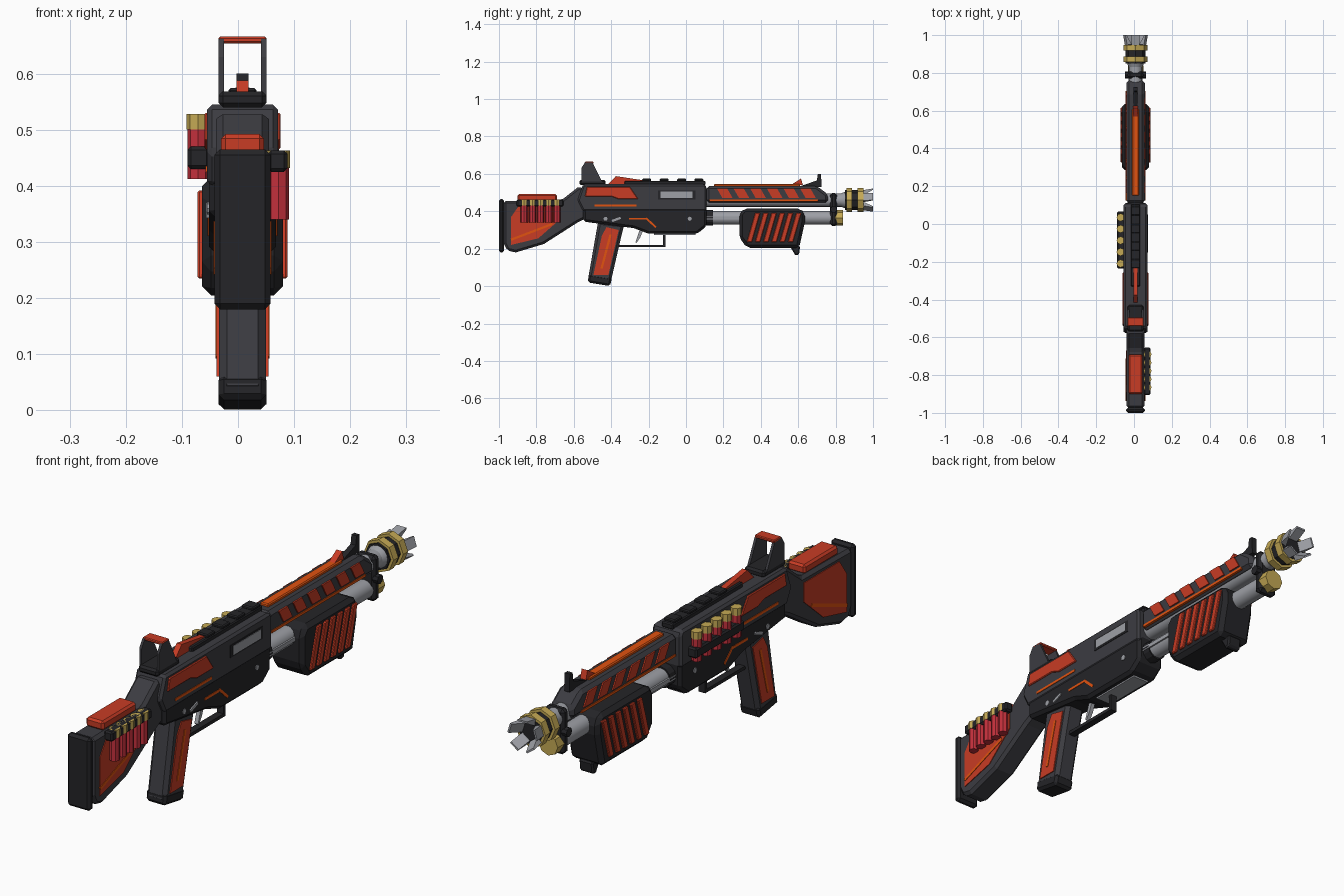
import bpy, math
from mathutils import Vector

if "Cube" in bpy.data.objects:
    bpy.data.objects.remove(bpy.data.objects["Cube"])

C = 0.008      # centre plane of the gun in x
BZ, TZ = 0.46, 0.365   # barrel and magazine tube heights


def mat(name, r, g, b):
    m = bpy.data.materials.new(name)
    m.diffuse_color = (r, g, b, 1)
    m.use_nodes = True
    m.node_tree.nodes["Principled BSDF"].inputs["Base Color"].default_value = m.diffuse_color
    return m


DARK = mat("dark_polymer", .045, .045, .053)
BLACK = mat("black_polymer", .018, .018, .021)
RED = mat("red_paint", .58, .045, .018)
ORANGE = mat("orange_line", .75, .085, .005)
SHELL = mat("shell_red", .55, .03, .045)
BRASS = mat("brass", .56, .40, .09)
STEEL = mat("steel", .34, .35, .38)


def prism(name, pts, x0, x1, m, bevel=0):
    """Side profile of (y, z) points, extruded from x0 to x1 off the centre plane."""
    n = len(pts)
    verts = [(x, y, z) for x in (x0, x1) for y, z in pts]
    faces = [tuple(range(n)), tuple(range(2 * n - 1, n - 1, -1))]
    faces += [(i, i + n, (i + 1) % n + n, (i + 1) % n) for i in range(n)]
    area = sum(pts[i][0] * pts[(i + 1) % n][1] - pts[(i + 1) % n][0] * pts[i][1] for i in range(n))
    if area > 0:
        faces = [f[::-1] for f in faces]
    me = bpy.data.meshes.new(name)
    me.from_pydata(verts, [], faces)
    me.materials.append(m)
    ob = bpy.data.objects.new(name, me)
    ob.location.x = C
    bpy.context.collection.objects.link(ob)
    if bevel:
        b = ob.modifiers.new("bevel", "BEVEL")
        b.width, b.segments, b.limit_method = bevel, 1, "ANGLE"
    return ob


def box(name, x0, x1, y0, y1, z0, z1, m, bevel=0):
    return prism(name, [(y0, z0), (y1, z0), (y1, z1), (y0, z1)], x0, x1, m, bevel)


def plates(name, pts, inner, outer, m, bevel=0):
    """The same raised plate on both sides."""
    prism(name + "_right", pts, inner, outer, m, bevel)
    prism(name + "_left", pts, -outer, -inner, m, bevel)


def lines(name, path, w, inner, outer, m=ORANGE):
    """Thin inlaid lines along a path, on both sides."""
    for i in range(len(path) - 1):
        a, b = Vector(path[i]), Vector(path[i + 1])
        d = (b - a).normalized() * w / 2
        n = Vector((-d.y, d.x))
        plates(f"{name}_{i}", [tuple(p) for p in (a + n - d, b + n + d, b - n + d, a - n - d)], inner, outer, m)


def cyl(name, axis, r, a0, a1, p, q, m, sides=8, r2=None):
    """Cylinder along an axis; p, q are the other two coordinates in order."""
    mid = (a0 + a1) / 2
    loc = {"x": (C + mid, p, q), "y": (C + p, mid, q), "z": (C + p, q, mid)}[axis]
    rot = {"x": (0, math.pi / 2, 0), "y": (-math.pi / 2, 0, 0), "z": (0, 0, 0)}[axis]
    bpy.ops.mesh.primitive_cone_add(vertices=sides, radius1=r, radius2=r if r2 is None else r2,
                                    depth=a1 - a0, location=loc, rotation=rot)
    ob = bpy.context.object
    ob.name = name
    ob.data.materials.append(m)
    if sides >= 16:
        bpy.ops.object.shade_smooth_by_angle()
    return ob


def shells(name, x, ys, z0, z1, z2):
    for i, y in enumerate(ys):
        cyl(f"{name}_{i}", "z", .019, z0, z1, x, y, SHELL)
        cyl(f"{name}_cap_{i}", "z", .021, z1, z2, x, y, BRASS)


# Stock with butt pad, cheek rest and side panels
prism("stock", [(-.975, .455), (-.665, .46), (-.57, .535), (-.53, .50), (-.53, .365), (-.58, .34),
                (-.76, .225), (-.91, .18), (-.955, .19), (-.975, .23)], -.047, .047, DARK, .012)
box("butt_pad", -.05, .05, -1, -.972, .18, .465, BLACK, .01)
box("cheek_rest", -.038, .038, -.9, -.69, .455, .492, RED, .008)
plates("stock_panel", [(-.935, .22), (-.935, .37), (-.89, .435), (-.67, .435), (-.67, .36), (-.79, .255)],
       .04, .05, RED)
lines("stock_line", [(-.93, .25), (-.72, .33)], .012, .04, .052)

# Shell holder on the right of the stock
box("stock_shell_strap", .045, .08, -.905, -.655, .425, .463, BLACK, .006)
shells("stock_shell", .064, [-.865 + i * .0437 for i in range(5)], .34, .432, .463)

# Receiver
prism("upper_receiver", [(-.58, .46), (-.55, .545), (.10, .545), (.11, .53), (.11, .40), (-.55, .40)],
      -.063, .063, DARK, .018)
prism("lower_receiver", [(-.55, .43), (-.55, .345), (-.28, .31), (-.2, .28), (.06, .28), (.11, .32),
                         (.11, .43)], -.06, .06, BLACK, .012)
plates("receiver_panel", [(-.54, .48), (-.53, .53), (-.30, .53), (-.255, .465), (-.36, .465), (-.40, .48)],
       .055, .068, RED, .003)
lines("receiver_line", [(-.485, .43), (-.27, .43)], .01, .055, .0655)
lines("lower_line", [(-.30, .36), (-.21, .36), (-.165, .318)], .01, .05, .062)
box("port_frame", .05, .065, -.15, .05, .463, .512, BLACK)
box("ejection_port", .05, .067, -.135, .035, .47, .505, STEEL)
box("loading_gate", -.035, .035, -.17, .05, .274, .29, STEEL)
for i, y in enumerate((-.43, .02)):
    cyl(f"receiver_pin_{i}", "x", .011, -.063, .063, y, .36, STEEL)
lines("safety_lever", [(-.39, .35), (-.355, .363)], .012, .05, .065, STEEL)

# Shell holder on the left of the receiver
box("side_shell_strap", -.098, -.058, -.235, .065, .43, .47, BLACK, .006)
shells("side_shell", -.079, [.035 - i * .061 for i in range(5)], .412, .5, .528)

# Top rail and red ramp
box("top_rail", -.025, .025, -.33, .105, .54, .562, BLACK, .004)
for i in range(4):
    y = -.21 + i * .093
    box(f"rail_tooth_{i}", -.025, .025, y - .024, y + .024, .56, .574, BLACK, .004)
prism("rail_ramp", [(-.42, .54), (-.375, .588), (-.23, .566), (-.22, .54)], -.011, .011, RED)

# Rear sight frame
box("rear_sight_base", -.043, .043, -.57, -.43, .54, .568, BLACK, .008)
plates("rear_sight_post", [(-.56, .56), (-.56, .63), (-.54, .662), (-.50, .662), (-.45, .56)], .033, .043, DARK)
box("rear_sight_cap", -.043, .043, -.54, -.495, .654, .666, RED, .003)

# Pistol grip
prism("grip", [(-.47, .345), (-.33, .33), (-.345, .27), (-.405, .01), (-.525, .03)], -.042, .042, DARK, .014)
prism("grip_cap", [(-.52, .065), (-.395, .045), (-.407, 0), (-.525, .02)], -.043, .043, BLACK, .01)
plates("grip_panel", [(-.45, .27), (-.425, .315), (-.36, .30), (-.415, .06), (-.495, .06)], .038, .046, RED)
lines("grip_line", [(-.405, .27), (-.45, .10)], .012, .04, .048)

# Trigger and guard
box("guard_bar", -.014, .014, -.365, -.11, .208, .221, BLACK)
box("guard_post", -.014, .014, -.122, -.11, .21, .285, BLACK)
prism("trigger", [(-.245, .31), (-.225, .31), (-.245, .26), (-.265, .23), (-.27, .235)], -.008, .008, STEEL)

# Barrel, magazine tube, action bars and clamp
cyl("barrel", "y", .036, .10, .86, 0, BZ, STEEL, 16)
cyl("magazine_tube", "y", .036, .10, .80, 0, TZ, STEEL, 16)
cyl("tube_collar", "y", .042, .105, .145, 0, TZ, BLACK, 12)
cyl("tube_cap", "y", .041, .79, .84, 0, TZ, BRASS)
plates("action_bar", [(.10, .357), (.32, .357), (.32, .373), (.10, .373)], .03, .041, STEEL)
box("barrel_clamp", -.042, .042, .77, .808, .32, .498, BLACK, .012)
cyl("clamp_bolt", "x", .018, -.055, .055, .789, .41, BLACK)

# Upper handguard with slanted stripes
prism("handguard", [(.11, .445), (.11, .535), (.70, .535), (.76, .49), (.76, .445)], -.049, .049, DARK, .014)
for i in range(6):
    y = .165 + i * .089
    plates(f"handguard_stripe_{i}", [(y, .522), (y + .055, .522), (y + .085, .47), (y + .03, .47)],
           .042, .054, RED)
lines("handguard_line", [(.13, .457), (.70, .457)], .01, .04, .052)
box("handguard_top_strip", -.018, .018, .15, .61, .53, .546, ORANGE, .004)

# Front sight
prism("front_sight", [(.60, .53), (.70, .565), (.705, .60), (.722, .60), (.725, .53)], -.011, .011, BLACK)
prism("front_sight_ramp", [(.56, .54), (.615, .575), (.625, .54)], -.0125, .0125, RED)

# Pump with ribbed sides and front hook
prism("pump", [(.285, .385), (.31, .415), (.61, .415), (.635, .39), (.635, .34), (.605, .205), (.325, .205),
               (.285, .26)], -.072, .072, BLACK, .016)
for i in range(6):
    y = .325 + i * .044
    plates(f"pump_rib_{i}", [(y, .235), (y + .027, .235), (y + .072, .392), (y + .045, .392)],
           .065, .08, RED, .003)
prism("pump_hook", [(.555, .215), (.61, .215), (.605, .17), (.585, .163)], -.03, .03, BLACK, .006)

# Muzzle: dark core, brass rings and flared prongs
cyl("muzzle_neck", "y", .036, .83, .865, 0, BZ, STEEL, 16, .05)
cyl("muzzle_core", "y", .053, .85, .95, 0, BZ, BLACK)
for i, y in enumerate((.858, .918)):
    cyl(f"muzzle_ring_{i}", "y", .064, y, y + .03, 0, BZ, BRASS)
for i in range(5):
    p = prism(f"muzzle_prong_{i}", [(.93, .03), (.93, .05), (1, .062), (1, .055), (.955, .03)],
              -.02, .02, STEEL)
    p.location.z = BZ
    p.rotation_euler.y = i * math.tau / 5
